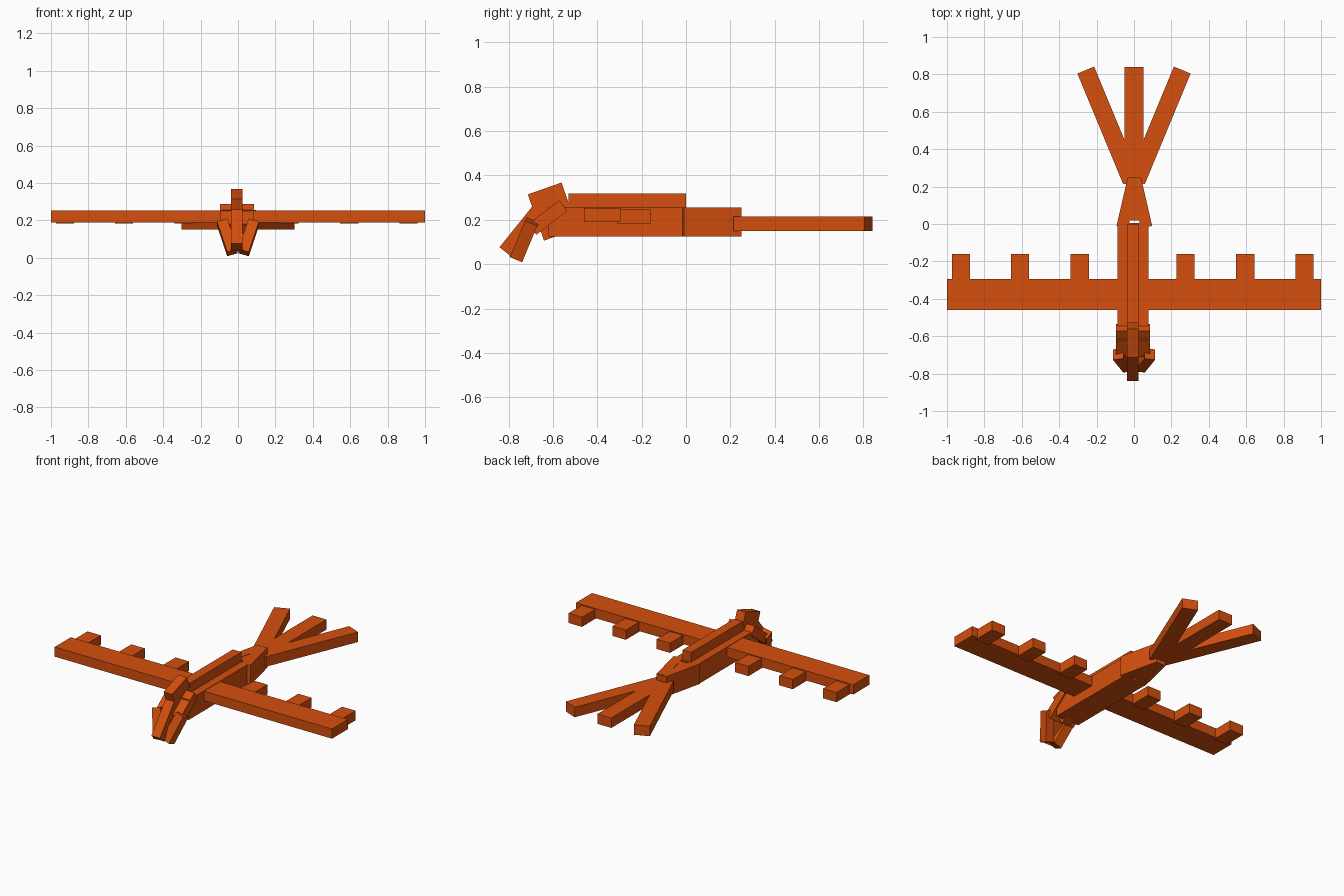
import bpy
import bmesh
from mathutils import Matrix, Vector

cube = bpy.data.objects.get("Cube")
if cube:
    bpy.data.objects.remove(cube, do_unlink=True)

orange = bpy.data.materials.new("burnt_orange")
orange.use_nodes = True
COLOUR = (0.66, 0.078, 0.004, 1.0)
orange.diffuse_color = COLOUR
orange.node_tree.nodes["Principled BSDF"].inputs["Base Color"].default_value = COLOUR


def beam(name, start, end, width, depth):
    """Box running from start to end; width lies along x, depth across it."""
    start, end = Vector(start), Vector(end)
    axis = end - start
    length = axis.length
    z = axis.normalized()
    x = Vector((1, 0, 0))
    x = (x - z * x.dot(z)).normalized()
    y = z.cross(x)
    turn = Matrix((x, y, z)).transposed().to_4x4()
    bm = bmesh.new()
    bmesh.ops.create_cube(bm, size=1.0)
    bmesh.ops.scale(bm, vec=(width, depth, length), verts=bm.verts)
    mesh = bpy.data.meshes.new(name)
    bm.to_mesh(mesh)
    bm.free()
    mesh.materials.append(orange)
    obj = bpy.data.objects.new(name, mesh)
    obj.matrix_world = Matrix.Translation((start + end) / 2) @ turn
    bpy.context.collection.objects.link(obj)
    return obj


CX = -0.006  # centre line of the body and head

# Body and back ridge
beam("body", (CX, -0.62, 0.19), (CX, 0.005, 0.19), 0.166, 0.13)
beam("back_ridge", (CX, -0.53, 0.284), (CX, 0.0, 0.284), 0.062, 0.068)

# Wings in one plank, with trailing feathers set slightly lower
beam("wings", (0, -0.46, 0.221), (0, -0.295, 0.221), 2.0, 0.063)

# Narrowing rump
beam("rump_middle", (0, 0.02, 0.189), (0, 0.25, 0.189), 0.062, 0.128)

# Head block, crest and upper beak
beam("head", (CX, -0.693, 0.156), (CX, -0.553, 0.264), 0.182, 0.06)
beam("crest", (CX, -0.564, 0.133), (CX, -0.637, 0.341), 0.062, 0.161)
beam("upper_beak", (CX, -0.815, 0.056), (CX, -0.65, 0.262), 0.062, 0.065)

# Middle tail feather
beam("tail_feather_middle", (0, 0.215, 0.183), (0, 0.84, 0.183), 0.1, 0.065)

# Paired parts
for side, s in (("left", 1), ("right", -1)):
    for i, x in enumerate((0.283, 0.602, 0.918)):
        fx = s * x - 0.007
        beam(f"wing_feather_{side}_{i + 1}", (fx, -0.31, 0.215),
             (fx, -0.16, 0.215), 0.097, 0.063)
    beam(f"rump_{side}", (s * 0.065 + 0.002, -0.017, 0.19),
         (s * 0.005 + 0.002, 0.243, 0.19), 0.062, 0.13)
    beam(f"tail_feather_{side}", (s * 0.013, 0.232, 0.183),
         (s * 0.258, 0.823, 0.183), 0.097, 0.065)
    beam(f"side_beak_{side}", (s * 0.03, -0.763, 0.028),
         (s * 0.085, -0.695, 0.192), 0.058, 0.06)
